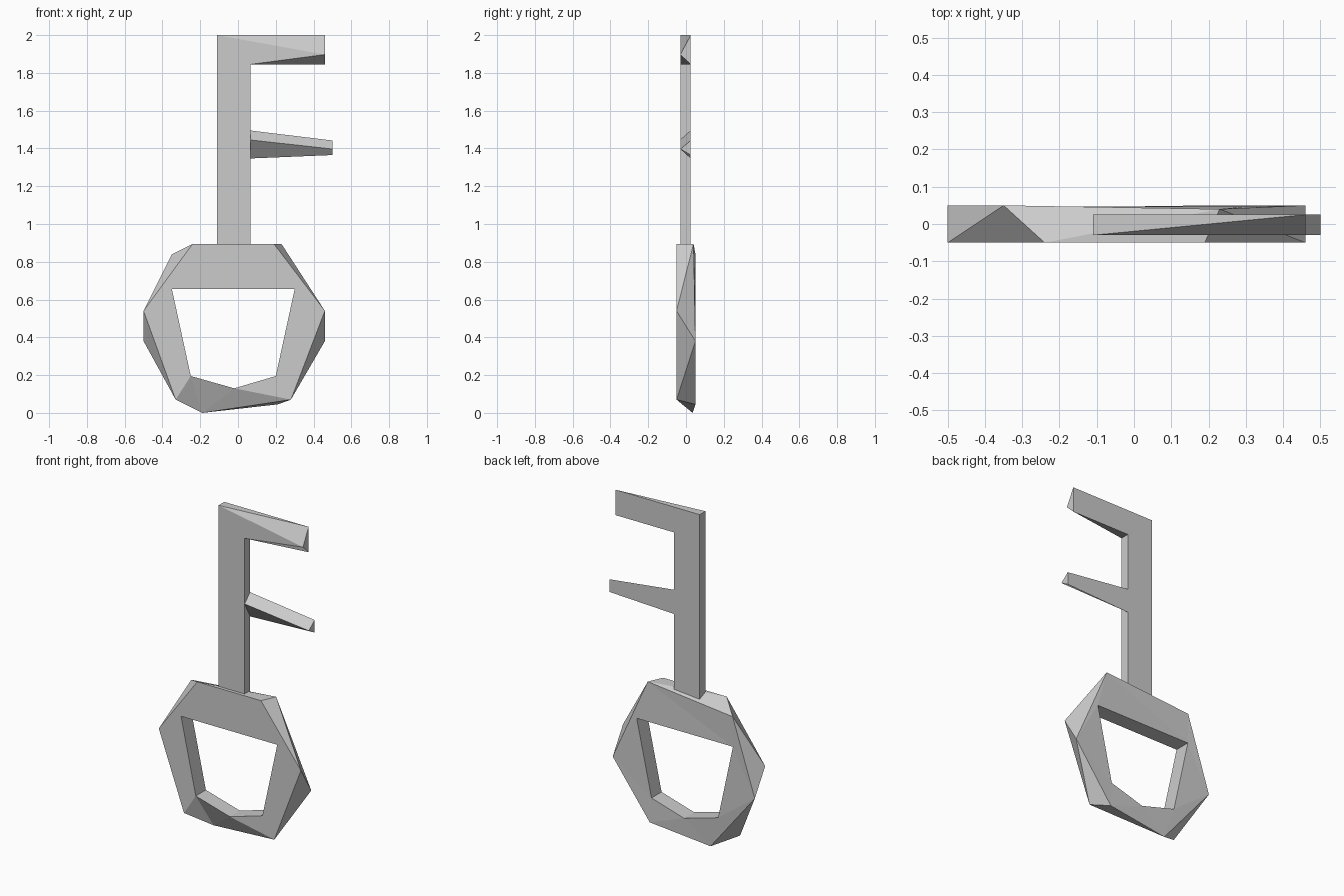
import bpy, bmesh

if "Cube" in bpy.data.objects:
    bpy.data.objects.remove(bpy.data.objects["Cube"])


def finish(bm, name):
    """Make normals consistent and turn the bmesh into a flat shaded object."""
    bmesh.ops.recalc_face_normals(bm, faces=bm.faces[:])
    mesh = bpy.data.meshes.new(name)
    bm.to_mesh(mesh)
    bm.free()
    obj = bpy.data.objects.new(name, mesh)
    bpy.context.collection.objects.link(obj)
    return obj


def solid(name, points, faces):
    """Build a solid from named corners; each face lists corner names."""
    bm = bmesh.new()
    v = {k: bm.verts.new(p) for k, p in points.items()}
    for f in faces:
        bm.faces.new([v[k] for k in f.split()])
    return finish(bm, name)


def fill_with_hole(bm, loops, normal):
    """Fill the area between an outer loop and a hole loop."""
    edges = []
    for loop in loops:
        for a, b in zip(loop, loop[1:] + loop[:1]):
            edges.append(bm.edges.get((a, b)) or bm.edges.new((a, b)))
    bmesh.ops.triangle_fill(bm, edges=edges, use_beauty=True, normal=normal)


# Handle: faceted ring, front and back outlines are twisted against each other
bm = bmesh.new()
F, B = -0.05, 0.05
corners = {
    # front outline
    "TL": (-0.24, F, 0.895), "TR": (0.19, F, 0.895), "R": (0.46, F, 0.54),
    "BR": (0.28, F, 0.07), "BL": (-0.33, F, 0.07), "L": (-0.5, F, 0.54),
    # corner shared by both sides
    "foot": (-0.19, 0.035, 0.0),
    # back outline
    "bt": (0.23, 0.04, 0.895), "br": (0.46, B, 0.38), "bb": (0.21, B, 0.045),
    "bl": (-0.5, B, 0.38), "btl": (-0.35, B, 0.84),
}
v = {k: bm.verts.new(p) for k, p in corners.items()}
hole = [(-0.35, 0.655), (0.30, 0.655), (0.20, 0.195), (-0.02, 0.13), (-0.25, 0.195)]
front_hole = [bm.verts.new((x, F, z)) for x, z in hole]
back_hole = [bm.verts.new((x, B - 0.003, z)) for x, z in hole]
fill_with_hole(bm, [[v[k] for k in "TL TR R BR foot BL L".split()], front_hole], (0, -1, 0))
fill_with_hole(bm, [[v[k] for k in "bt br bb foot bl btl".split()], back_hole], (0, 1, 0))
# outer rim triangles
for tri in ("TL TR bt", "TR R bt", "R br bt", "R BR br", "BR bb br", "BR foot bb",
            "foot BL bl", "BL L bl", "L btl bl", "L TL btl", "TL bt btl"):
    bm.faces.new([v[k] for k in tri.split()])
# hole walls
for i in range(5):
    j = (i + 1) % 5
    bm.faces.new((front_hole[i], front_hole[j], back_hole[j], back_hole[i]))
finish(bm, "key_handle")

# Shaft with the upper tooth, whose front edge runs to a wedge tip
f, b = -0.03, 0.025
solid("shaft_and_upper_tooth", {
    "f0": (-0.11, f, 0.815), "f1": (0.065, f, 0.815), "f2": (0.065, f, 1.845),
    "f3": (0.46, f, 1.897), "f4": (-0.11, f, 2.0),
    "b0": (-0.11, b, 0.815), "b1": (0.065, b, 0.815), "b2": (0.065, b, 1.845),
    "b3": (0.46, b, 1.845), "b4": (0.46, b, 2.0), "b5": (-0.11, b, 2.0),
}, ["f0 f1 f2 f4", "f2 f3 f4", "b0 b1 b2 b5", "b2 b3 b4 b5", "f0 f1 b1 b0", "f1 f2 b2 b1",
    "f2 b2 b3 f3", "f3 b3 b4", "f4 f3 b4", "f4 b4 b5", "f0 f4 b5 b0"])

# Lower tooth: tapering three-sided bar
solid("lower_tooth", {
    "a": (0.065, f, 1.445), "b": (0.065, b, 1.495), "c": (0.065, b, 1.347),
    "d": (0.5, f, 1.397), "e": (0.5, b, 1.442), "g": (0.5, b, 1.365),
}, ["a b c", "d e g", "a b e d", "b c g e", "c a d g"])
